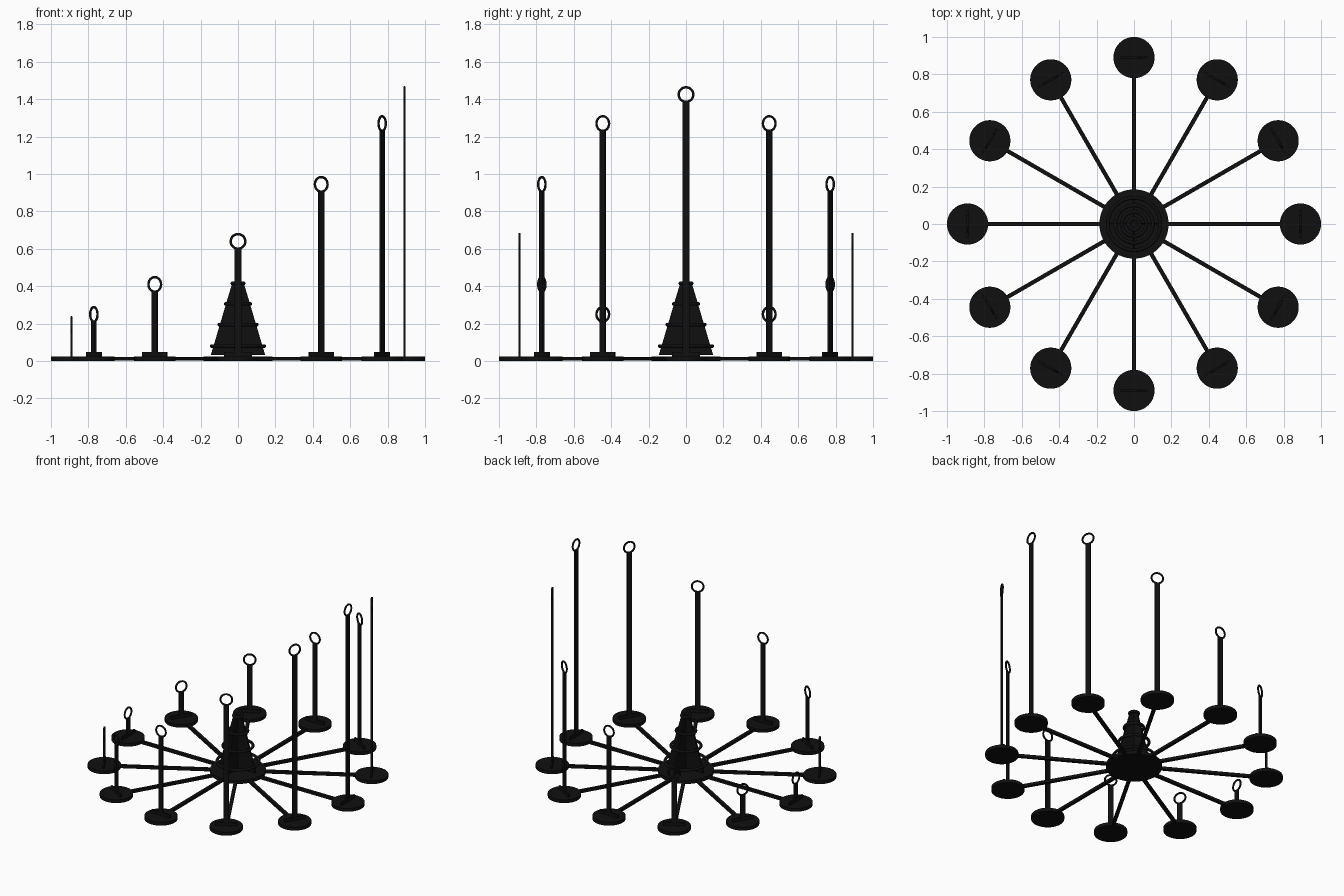
import bpy, math
from math import sin, cos, pi
from mathutils import Matrix

if "Cube" in bpy.data.objects:
    bpy.data.objects.remove(bpy.data.objects["Cube"])

black = bpy.data.materials.new("black")
black.diffuse_color = (0.005, 0.005, 0.005, 1)
black.use_nodes = True
black.node_tree.nodes["Principled BSDF"].inputs["Base Color"].default_value = black.diffuse_color


def finish(name, smooth=False):
    ob = bpy.context.object
    ob.name = name
    ob.data.materials.append(black)
    if smooth:
        bpy.ops.object.shade_smooth_by_angle(angle=math.radians(40))
    return ob


def disc(name, x, y, r, z0, z1):
    bpy.ops.mesh.primitive_cylinder_add(vertices=64, radius=r, depth=z1 - z0,
                                        location=(x, y, (z0 + z1) / 2))
    return finish(name, True)


def box(name, size, loc, angle):
    # size = radial, tangential, vertical; loc = radius, offset, height
    bpy.ops.mesh.primitive_cube_add(size=1)
    ob = finish(name)
    ob.data.transform(Matrix.Translation(loc) @ Matrix.Diagonal((*size, 1)))
    ob.rotation_euler.z = angle
    return ob


BASE, R, T = 0.024, 0.89, 0.012

# hub
disc("hub_disc", 0, 0, 0.185, 0, BASE)

# arms with end discs, feet, flat posts and rings
tops = [1.47, 1.315, 0.99, 0.685, 0.455, 0.295, 0.24]
for i in range(12):
    a = i * pi / 6
    top = tops[min(i, 12 - i)]
    x, y = R * cos(a), R * sin(a)
    disc(f"end_disc_{i}", x, y, 0.11, 0, BASE)
    box(f"spoke_{i}", (0.66, 0.022, 0.02), (0.47, 0, 0.0125), a)
    box(f"foot_{i}", (T, 0.15, 0.028), (R, 0, 0.034), a)
    h = top - 0.085 - BASE
    box(f"post_{i}", (T, 0.035, h), (R, 0, BASE + h / 2), a)
    bpy.ops.mesh.primitive_torus_add(major_segments=40, minor_segments=10,
                                     major_radius=0.039, minor_radius=0.0065,
                                     location=(x, y, top - 0.0455),
                                     rotation=(0, pi / 2, a))
    finish(f"ring_{i}", True)

# central tower: two crossed tapered plates
for k in range(2):
    me = bpy.data.meshes.new("tower_plate")
    prof = [(-0.145, 0.033), (0.145, 0.033), (0.03, 0.42), (-0.03, 0.42)]
    verts = [(px, s * T / 2, pz) for s in (-1, 1) for px, pz in prof]
    sides = [(j, j + 4, (j + 1) % 4 + 4, (j + 1) % 4)[::-1] for j in range(4)]
    me.from_pydata(verts, [], [(0, 1, 2, 3), (7, 6, 5, 4)] + sides)
    ob = bpy.data.objects.new(f"tower_plate_{k}", me)
    bpy.context.collection.objects.link(ob)
    ob.rotation_euler.z = k * pi / 2
    me.materials.append(black)

# horizontal hoops around the tower
for k, (r, z) in enumerate([(0.15, 0.08), (0.11, 0.195), (0.075, 0.305), (0.04, 0.415)]):
    bpy.ops.mesh.primitive_torus_add(major_segments=48, minor_segments=10,
                                     major_radius=r - 0.01, minor_radius=0.01,
                                     location=(0, 0, z))
    finish(f"tower_hoop_{k}", True)
